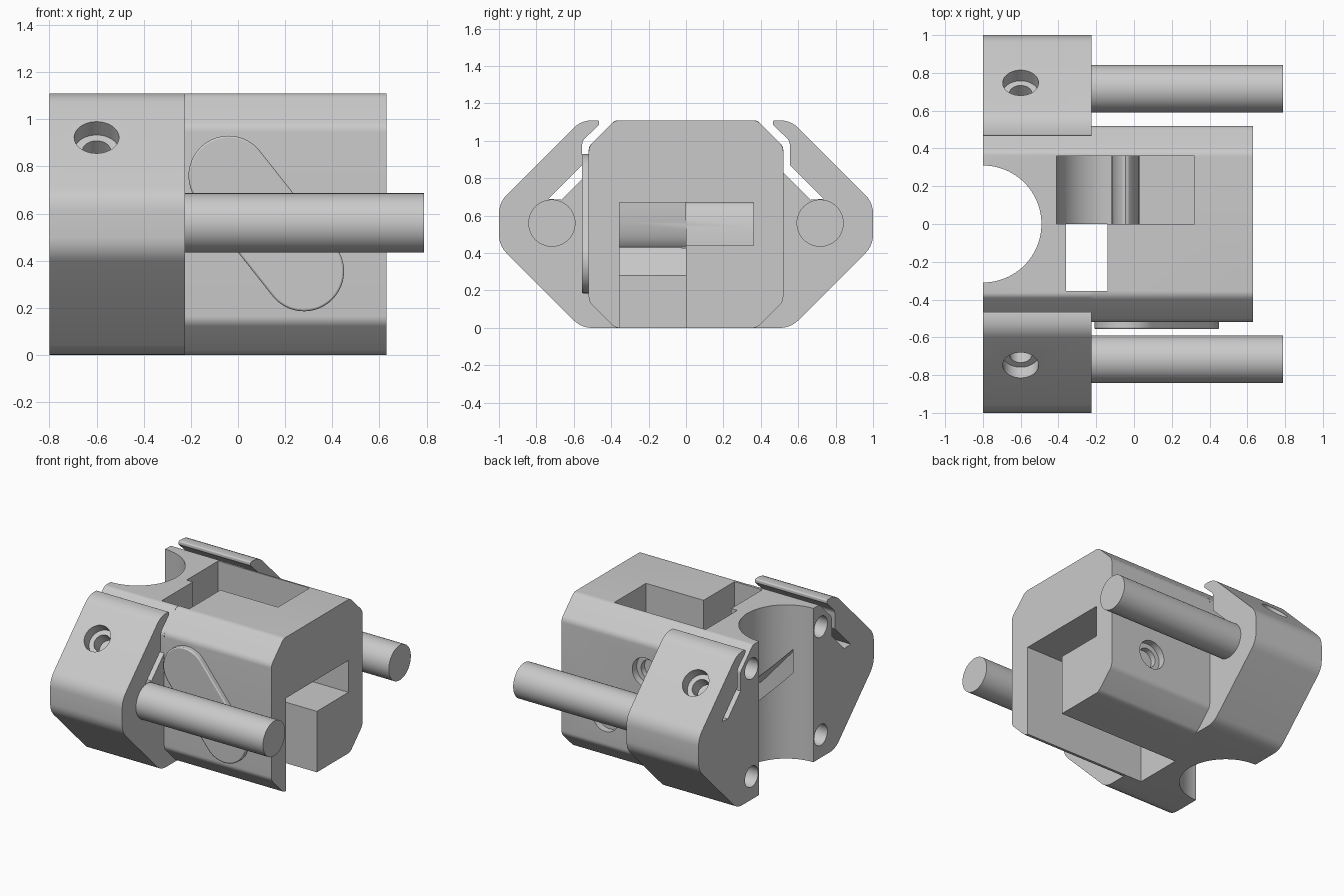
import bpy, bmesh, math
from mathutils import Vector

if "Cube" in bpy.data.objects:
    bpy.data.objects.remove(bpy.data.objects["Cube"], do_unlink=True)

grey = bpy.data.materials.new("plain_grey")
grey.use_nodes = True
COLOUR = (0.59, 0.59, 0.59, 1)
grey.diffuse_color = COLOUR
grey.node_tree.nodes["Principled BSDF"].inputs["Base Color"].default_value = COLOUR


def finish(name, bm):
    bmesh.ops.recalc_face_normals(bm, faces=bm.faces)
    mesh = bpy.data.meshes.new(name)
    bm.to_mesh(mesh)
    bm.free()
    mesh.materials.append(grey)
    ob = bpy.data.objects.new(name, mesh)
    bpy.context.collection.objects.link(ob)
    return ob


def rounded(points, steps=5):
    """Replace each (a, b, radius) corner by a tangent arc."""
    out = []
    for i, (a, b, r) in enumerate(points):
        p = Vector((a, b))
        if not r:
            out.append(p)
            continue
        u = (Vector(points[i - 1][:2]) - p).normalized()
        v = (Vector(points[(i + 1) % len(points)][:2]) - p).normalized()
        half = u.angle(v) / 2
        centre = p + (u + v).normalized() * r / math.sin(half)
        t = r / math.tan(half)
        start, end = p + u * t - centre, p + v * t - centre
        for k in range(steps + 1):
            out.append(centre + start.lerp(end, k / steps).normalized() * r)
    return out


def prism(name, profile, axis, lo, hi):
    """Extrude a (y, z) profile along x, or an (x, z) profile along y."""
    bm = bmesh.new()
    place = (lambda p, d: (d, p[0], p[1])) if axis == "x" else (lambda p, d: (p[0], d, p[1]))
    face = bm.faces.new([bm.verts.new(place(p, lo)) for p in profile])
    ext = bmesh.ops.extrude_face_region(bm, geom=[face])
    shift = (hi - lo, 0, 0) if axis == "x" else (0, hi - lo, 0)
    bmesh.ops.translate(bm, vec=shift, verts=[v for v in ext["geom"] if isinstance(v, bmesh.types.BMVert)])
    # Close the starting side, which the extrusion may leave open
    bmesh.ops.holes_fill(bm, edges=[e for e in bm.edges if e.is_boundary])
    return finish(name, bm)


def cylinder(name, start, end, r, sides=48):
    start, end = Vector(start), Vector(end)
    bm = bmesh.new()
    bmesh.ops.create_cone(bm, cap_ends=True, segments=sides, radius1=r, radius2=r,
                          depth=(end - start).length)
    rot = (end - start).to_track_quat("Z", "Y").to_matrix()
    bmesh.ops.rotate(bm, matrix=rot, verts=bm.verts)
    bmesh.ops.translate(bm, vec=(start + end) / 2, verts=bm.verts)
    return finish(name, bm)


def smooth(ob):
    bpy.ops.object.select_all(action="DESELECT")
    ob.select_set(True)
    bpy.context.view_layer.objects.active = ob
    bpy.ops.object.shade_smooth_by_angle(angle=math.radians(25))


def mirrored(half):
    return half + [(-a, b, r) for a, b, r in reversed(half)]


BACK, STEP, FRONT, TOP = -0.8, -0.225, 0.63, 1.11
SIDES = (-1, 1)

# Main block
block = prism("main_block", rounded(mirrored([
    (0.38, 0, 0.06), (0.52, 0.14, 0.06), (0.52, 0.97, 0.06), (0.38, TOP, 0.06)])),
    "x", STEP, FRONT)

# Wide clamp section with hooked jaws and slits leading to the rods
clamp = prism("rod_clamp", rounded(mirrored([
    (0.56, 0, 0.14), (1, 0.44, 0.14), (1, 0.67, 0.14), (0.56, TOP, 0.14),
    (0.465, TOP, 0.01), (0.465, 1.085, 0), (0.555, 1.0, 0.05), (0.555, 0.87, 0.02),
    (0.735, 0.69, 0), (0.665, 0.685, 0), (0.52, 0.83, 0), (0.52, 0.97, 0.04),
    (0.38, TOP, 0.04)])), "x", BACK, STEP)

# Cutter: vertical round recess
cutters = [cylinder("recess_cutter", (BACK, 0, -0.2), (BACK, 0, 1.4), 0.31, 96)]

# Cutter: front-half channel, open below, with a shaft to the top,
# a rounded rib hanging from its roof and a slanted exit to the recess
rib = [(-0.045 + 0.075 * math.cos(a), 0.67 - 0.24 * math.sin(a))
       for a in [math.pi * k / 14 for k in range(15)]]
cutters.append(prism("channel_cutter", [(0.8, -0.2), (0.8, 0.67)] + rib + [
    (-0.14, 0.67), (-0.14, 1.3), (-0.36, 1.3), (-0.36, 0.45), (-0.66, 0.79),
    (-0.66, 0.62), (-0.36, 0.28), (-0.36, -0.2)], "y", -0.355, 0))

# Cutter: rear-half pocket with a curved ramp, a rounded rib and a slot to the end
rib = [(-0.045 + 0.075 * math.cos(a), 0.44 + 0.23 * math.sin(a))
       for a in [math.pi * k / 14 for k in range(15)]]
ramp = [(-0.12 - 0.29 * math.sin(a), 0.73 - 0.29 * math.cos(a))
        for a in [math.pi / 2 * k / 10 for k in range(1, 11)]]
cutters.append(prism("pocket_cutter", [
    (-0.41, 1.3), (0.32, 1.3), (0.32, 0.67), (0.8, 0.67), (0.8, 0.44)] + rib + ramp,
    "y", -0.001, 0.36))

# Cutters: four end holes and the slanted clamp screw holes
for s in SIDES:
    for z in (0.165, 0.945):
        cutters.append(cylinder("end_hole_cutter", (-1, s * 0.395, z), (-0.5, s * 0.395, z), 0.075))
    for depth, r in ((0.08, 0.095), (0.3, 0.06)):
        k = depth * math.sqrt(0.5)
        cutters.append(cylinder("clamp_screw_cutter", (-0.6, s * 0.9, 1.075),
                                (-0.6, s * (0.7475 - k), 0.9225 - k), r))

# Cutters: stepped holes in the rear wall, in line with the plate ends
ENDS = ((-0.04, 0.76), (0.28, 0.355))
for x, z in ENDS:
    for depth, r in ((0.05, 0.105), (0.09, 0.07)):
        cutters.append(cylinder("rear_hole_cutter", (x, 0.8, z), (x, 0.52 - depth, z), r))

for ob in (block, clamp):
    bpy.context.view_layer.objects.active = ob
    for c in cutters:
        mod = ob.modifiers.new("cut", "BOOLEAN")
        mod.operation, mod.solver, mod.object = "DIFFERENCE", "EXACT", c
        bpy.ops.object.modifier_apply(modifier=mod.name)
    smooth(ob)
for c in cutters:
    bpy.data.objects.remove(c, do_unlink=True)

# Guide rods
for s, side in zip(SIDES, ("front", "rear")):
    smooth(cylinder(side + "_rod", (BACK + 0.002, s * 0.717, 0.56), (0.79, s * 0.717, 0.56), 0.126, 64))

# Slanted oblong plate on the front wall
(x0, z0), (x1, z1) = ENDS
turn = math.atan2(z1 - z0, x1 - x0)
outline = []
for (x, z), offset in ((ENDS[1], -math.pi / 2), (ENDS[0], math.pi / 2)):
    for k in range(25):
        a = turn + offset + math.pi * k / 24
        outline.append((x + 0.17 * math.cos(a), z + 0.17 * math.sin(a)))
plate = prism("oblong_plate", outline, "y", -0.557, -0.5)
bevel = plate.modifiers.new("edge", "BEVEL")
bevel.width, bevel.segments, bevel.limit_method = 0.008, 2, "ANGLE"
smooth(plate)
